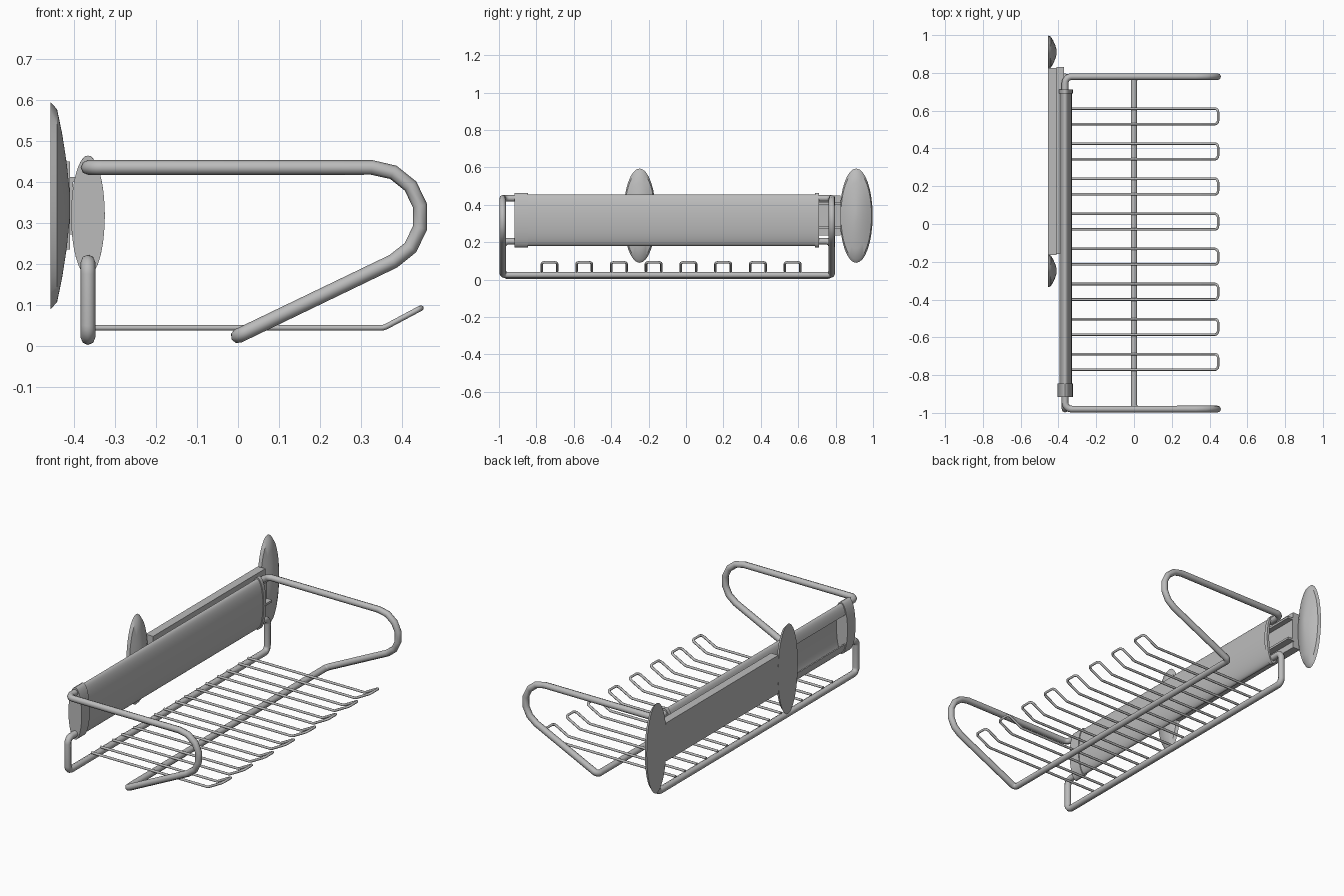
import bpy
import bmesh
from math import sin, cos, tan, pi, asin, radians
from mathutils import Vector

cube = bpy.data.objects.get("Cube")
if cube:
    bpy.data.objects.remove(cube, do_unlink=True)

metal = bpy.data.materials.new("satin grey")
metal.use_nodes = True
grey = (0.5, 0.5, 0.5, 1)
metal.diffuse_color = grey
metal.node_tree.nodes["Principled BSDF"].inputs["Base Color"].default_value = grey

RAIL_X = -0.365        # axis of the sliding cover
COVER_Z = 0.318
Y_FRONT, Y_BACK = -0.98, 0.78


def finish(name, bm, angle=35):
    bmesh.ops.recalc_face_normals(bm, faces=bm.faces)
    mesh = bpy.data.meshes.new(name)
    bm.to_mesh(mesh)
    bm.free()
    mesh.materials.append(metal)
    obj = bpy.data.objects.new(name, mesh)
    bpy.context.collection.objects.link(obj)
    bpy.ops.object.select_all(action='DESELECT')
    obj.select_set(True)
    bpy.context.view_layer.objects.active = obj
    bpy.ops.object.shade_smooth_by_angle(angle=radians(angle))
    return obj


def prism(name, section, y0, y1):
    """Extrude a closed x-z section along y."""
    bm = bmesh.new()
    a = [bm.verts.new((x, y0, z)) for x, z in section]
    b = [bm.verts.new((x, y1, z)) for x, z in section]
    bm.faces.new(a)
    bm.faces.new(b[::-1])
    n = len(a)
    for i in range(n):
        j = (i + 1) % n
        bm.faces.new((a[i], b[i], b[j], a[j]))
    return finish(name, bm)


def box_section(x0, x1, z0, z1):
    return [(x0, z0), (x1, z0), (x1, z1), (x0, z1)]


def ellipse_arc(rx, rz, gap, n=32):
    """Ellipse points, open towards the wall by the half height gap."""
    start = asin(gap / rz)
    return [(RAIL_X - rx * cos(t), COVER_Z + rz * sin(t))
            for t in (start + (2 * pi - 2 * start) * i / n for i in range(n + 1))]


def c_section(rx, rz, wall, gap):
    return (ellipse_arc(rx, rz, gap)
            + ellipse_arc(rx - wall, rz - wall, gap)[::-1])


def fillet(points, radii, steps):
    """Round the inner corners of a path."""
    pts = [Vector(p) for p in points]
    out = [pts[0]]
    for prev, p, nxt, r in zip(pts, pts[1:], pts[2:], radii):
        u, v = (prev - p).normalized(), (nxt - p).normalized()
        half = u.angle(v) / 2
        centre = p + (u + v).normalized() * (r / sin(half))
        start = p + u * (r / tan(half)) - centre
        end = p + v * (r / tan(half)) - centre
        sweep = pi - 2 * half
        for i in range(steps + 1):
            t = i / steps
            out.append(centre + (start * sin((1 - t) * sweep) + end * sin(t * sweep)) / sin(sweep))
    out.append(pts[-1])
    return out


def wire(name, points, radii, thickness, steps=6):
    curve = bpy.data.curves.new(name, 'CURVE')
    curve.dimensions = '3D'
    curve.bevel_depth = thickness
    curve.bevel_resolution = 2
    curve.use_fill_caps = True
    path = fillet(points, radii, steps)
    spline = curve.splines.new('POLY')
    spline.points.add(len(path) - 1)
    for sp, p in zip(spline.points, path):
        sp.co = (*p, 1)
        sp.radius = 1
    spline.use_smooth = True
    curve.materials.append(metal)
    obj = bpy.data.objects.new(name, curve)
    bpy.context.collection.objects.link(obj)
    return obj


# Sliding cover: a hollow oval profile with a slot facing the wall
prism("cover", c_section(0.036, 0.138, 0.009, 0.082), -0.9, 0.7)
prism("cover_back_collar", c_section(0.041, 0.146, 0.014, 0.086), 0.69, 0.712)
prism("cover_front_cap", ellipse_arc(0.041, 0.146, 0.001), -0.916, -0.845)

# Wall rail: back plate and a channel that the cover slides on
prism("rail_plate", box_section(-0.455, -0.409, 0.236, 0.45), -0.165, 0.825)
prism("rail_web", box_section(-0.411, -0.401, 0.272, 0.412), -0.16, 0.83)
for label, z in (("lower", 0.272), ("upper", 0.4)):
    prism("rail_flange_" + label, box_section(-0.41, -0.37, z, z + 0.012), -0.16, 0.83)


# Oval domed mounting discs with a flat back
def dome(name, cy, ry, rz=0.252, cz=0.342, n=32):
    bm = bmesh.new()
    rings = []
    for x, s in ((-0.456, 1), (-0.44, 0.93), (-0.428, 0.7), (-0.417, 0.42), (-0.409, 0.12)):
        rings.append([bm.verts.new((x, cy + ry * s * cos(2 * pi * i / n),
                                    cz + rz * s * sin(2 * pi * i / n))) for i in range(n)])
    for a, b in zip(rings, rings[1:]):
        for i in range(n):
            j = (i + 1) % n
            bm.faces.new((a[i], a[j], b[j], b[i]))
    bm.faces.new(rings[0])
    bm.faces.new(rings[-1])
    finish(name, bm)


dome("front_mounting_disc", -0.248, 0.087)
dome("back_mounting_disc", 0.91, 0.088)

# Main hanging frame: two looped arms joined by a cross bar
arm = [(RAIL_X, 0.435), (0.852, 0.435), (0.0, 0.025)]
front_arm = [(x, Y_FRONT, z) for x, z in arm]
back_arm = [(x, Y_BACK, z) for x, z in reversed(arm)]
wire("hanging_frame",
     [(RAIL_X, -0.88, 0.435)] + front_arm + back_arm + [(RAIL_X, 0.69, 0.435)],
     [0.035, 0.12, 0.022, 0.022, 0.12, 0.035], 0.0178)

# Lower frame below the cover
wire("lower_frame",
     [(RAIL_X, -0.88, 0.205), (RAIL_X, Y_FRONT, 0.205), (RAIL_X, Y_FRONT, 0.021),
      (RAIL_X, Y_BACK, 0.021), (RAIL_X, Y_BACK, 0.205), (RAIL_X, 0.69, 0.205)],
     [0.03] * 4, 0.0178)

# Row of thin U-shaped prongs with raised tips
for k in range(8):
    y = -0.73 + 0.1857 * k
    side = [(RAIL_X, 0.045), (0.355, 0.045), (0.445, 0.093)]
    path = ([(x, y - 0.041, z) for x, z in side]
            + [(x, y + 0.041, z) for x, z in reversed(side)])
    wire("prong_%d" % (k + 1), path, [0.03, 0.018, 0.018, 0.03], 0.0068, 4)
